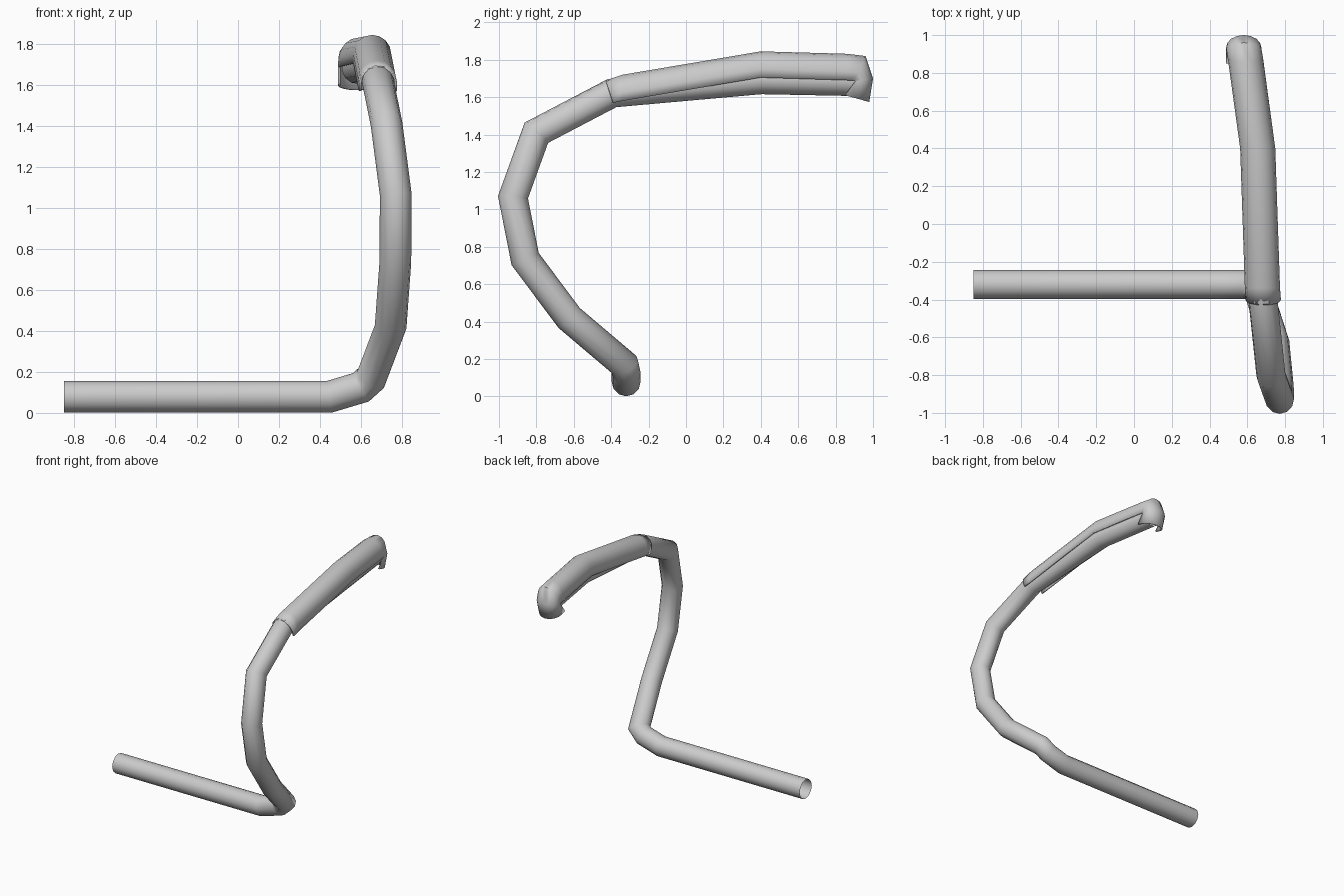
import bpy
import math
from mathutils import Vector

if "Cube" in bpy.data.objects:
    bpy.data.objects.remove(bpy.data.objects["Cube"])

SIDES = 12
RADIUS = 0.0775


def loft(name, rings, closed):
    """Skin a list of equal-length point rings with quads."""
    n = len(rings[0])
    verts = [p for ring in rings for p in ring]
    faces = []
    for i in range(len(rings) - 1):
        for j in range(n if closed else n - 1):
            k = (j + 1) % n
            faces.append((i * n + j, (i + 1) * n + j, (i + 1) * n + k, i * n + k))
    mesh = bpy.data.meshes.new(name)
    mesh.from_pydata(verts, [], faces)
    mesh.polygons.foreach_set("use_smooth", [True] * len(mesh.polygons))
    mesh.set_sharp_from_angle(angle=math.radians(60))
    obj = bpy.data.objects.new(name, mesh)
    bpy.context.collection.objects.link(obj)
    return obj


def mitred_tube(name, path, radius):
    """Round open tube along a path, with mitred corners."""
    pts = [Vector(p) for p in path]
    dirs = [(b - a).normalized() for a, b in zip(pts, pts[1:])]
    angles = [2 * math.pi * j / SIDES for j in range(SIDES)]
    ring = [pts[0] + radius * Vector((0, math.cos(a), -math.sin(a))) for a in angles]
    rings = [ring]
    for i, d in enumerate(dirs):
        nxt = dirs[i + 1] if i + 1 < len(dirs) else d
        normal = (d + nxt).normalized()
        ring = [v + d * ((pts[i + 1] - v).dot(normal) / d.dot(normal)) for v in ring]
        rings.append(ring)
    return loft(name, rings, True)


# Bent bar: straight foot, corner, curved riser, then the arm under the cover
mitred_tube("bent_tube", [
    (-0.85, -0.32, 0.0785), (0.445, -0.32, 0.0785), (0.60, -0.32, 0.125),
    (0.65, -0.33, 0.17), (0.745, -0.625, 0.42), (0.768, -0.86, 0.735),
    (0.77, -0.925, 1.065), (0.725, -0.80, 1.41), (0.682, -0.395, 1.622),
    (0.655, 0.40, 1.693), (0.583, 0.91, 1.683)], RADIUS)

# Cover: arched channel over the arm, hooking down at the far end
# (centre x, ridge y, ridge z, rim y, rim z)
stations = [
    (0.684, -0.43, 1.69, -0.39, 1.57),
    (0.680, -0.34, 1.72, -0.34, 1.58),
    (0.655, 0.40, 1.845, 0.40, 1.705),
    (0.590, 0.86, 1.832, 0.88, 1.69),
    (0.583, 0.96, 1.82, 0.90, 1.69),
    (0.581, 1.00, 1.70, 0.905, 1.685),
    (0.581, 0.98, 1.575, 0.85, 1.61)]
HALF_WIDTH = 0.093
arch = [(math.cos(t), 0.33 + 0.67 * math.sin(t))
        for t in (math.pi * j / 8 for j in range(9))]
profile = [(1, 0)] + arch + [(-1, 0)]

rings = []
for x, ty, tz, ey, ez in stations:
    ridge, rim = Vector((x, ty, tz)), Vector((x, ey, ez))
    rings.append([rim.lerp(ridge, h) + Vector((s * HALF_WIDTH, 0, 0)) for s, h in profile])
cover = loft("arm_cover", rings, False)
solid = cover.modifiers.new("thickness", "SOLIDIFY")
solid.thickness = 0.012
solid.offset = -1
